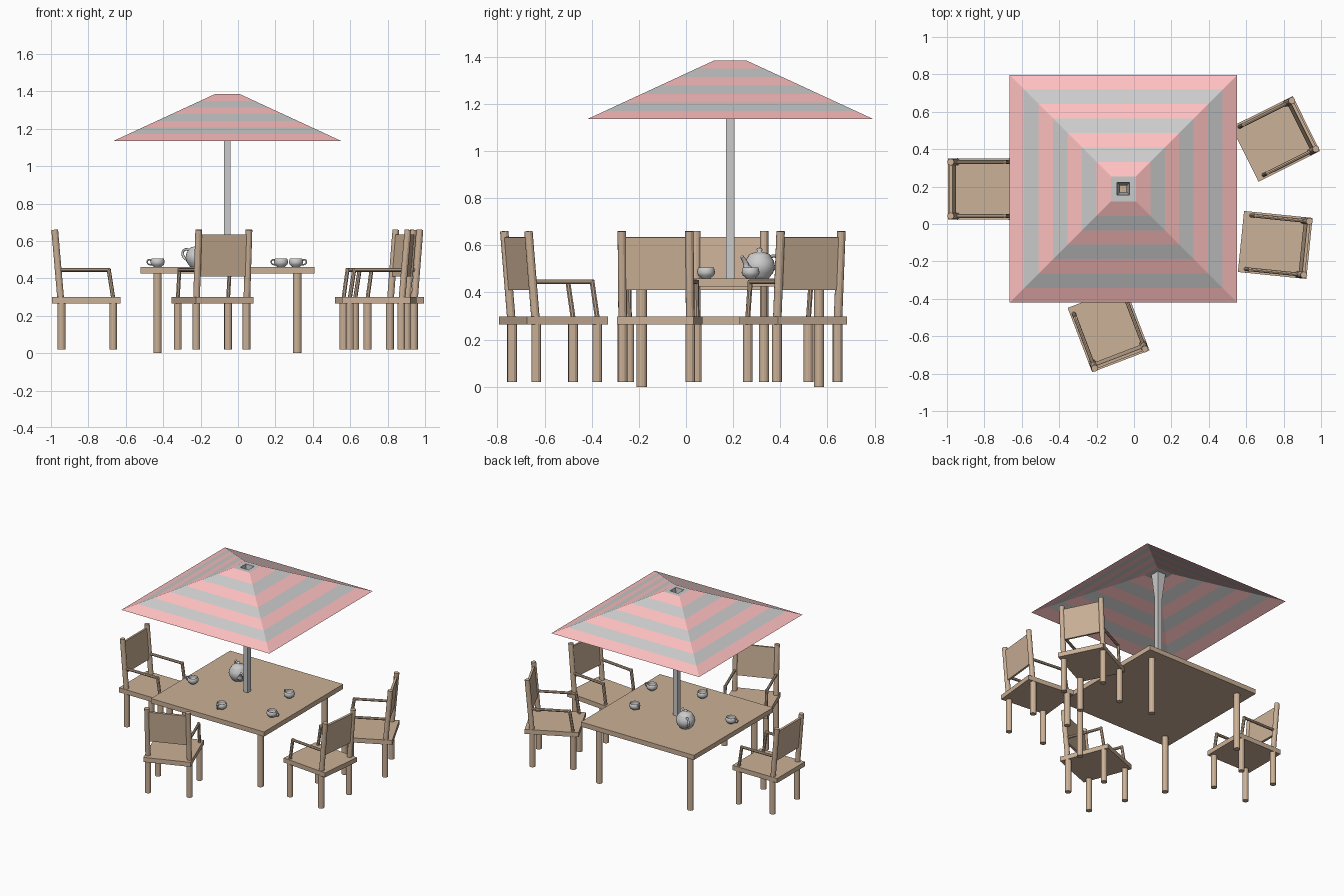
import bpy, bmesh
from math import radians, cos, sin, pi
from mathutils import Vector, Matrix

if "Cube" in bpy.data.objects:
    bpy.data.objects.remove(bpy.data.objects["Cube"])


def material(name, rgb):
    m = bpy.data.materials.new(name)
    m.diffuse_color = (*rgb, 1)
    m.use_nodes = True
    m.node_tree.nodes["Principled BSDF"].inputs["Base Color"].default_value = m.diffuse_color
    return m


WOOD = material("wood", (0.60, 0.44, 0.31))
RED = material("red_cloth", (1.0, 0.53, 0.53))
GREY = material("grey_cloth", (0.8, 0.8, 0.8))


def finish(name, bm, place=Matrix(), mats=(), smooth=False):
    me = bpy.data.meshes.new(name)
    bm.to_mesh(me)
    bm.free()
    for m in mats:
        me.materials.append(m)
    ob = bpy.data.objects.new(name, me)
    bpy.context.collection.objects.link(ob)
    ob.matrix_world = place
    if smooth:
        for p in me.polygons:
            p.use_smooth = True
    return ob


def box(name, size, centre, place=Matrix(), tilt=0.0):
    bm = bmesh.new()
    bmesh.ops.create_cube(bm, size=1, matrix=Matrix.Translation(centre)
                          @ Matrix.Rotation(tilt, 4, 'Y') @ Matrix.Diagonal((*size, 1)))
    return finish(name, bm, place, [WOOD])


def rod(name, a, b, r, place=Matrix(), sides=12):
    a, b = Vector(a), Vector(b)
    bm = bmesh.new()
    rot = (b - a).to_track_quat('Z', 'Y').to_matrix().to_4x4()
    bmesh.ops.create_cone(bm, cap_ends=True, segments=sides, radius1=r, radius2=r,
                          depth=(b - a).length,
                          matrix=Matrix.Translation((a + b) / 2) @ rot)
    return finish(name, bm, place, [WOOD])


def lathe(name, profile, place, steps=24):
    bm = bmesh.new()
    vs = [bm.verts.new((r, 0, z)) for r, z in profile]
    es = [bm.edges.new(p) for p in zip(vs, vs[1:])]
    bmesh.ops.spin(bm, geom=vs + es, cent=(0, 0, 0), axis=(0, 0, 1),
                   angle=2 * pi, steps=steps, use_duplicate=False)
    bmesh.ops.remove_doubles(bm, verts=bm.verts, dist=1e-5)
    bmesh.ops.recalc_face_normals(bm, faces=bm.faces)
    return finish(name, bm, place, smooth=True)


def tube(name, points, radii, place):
    cu = bpy.data.curves.new(name, 'CURVE')
    cu.dimensions = '3D'
    cu.bevel_depth = 1.0
    cu.bevel_resolution = 2
    cu.resolution_u = 5
    cu.use_fill_caps = True
    sp = cu.splines.new('NURBS')
    sp.points.add(len(points) - 1)
    sp.use_endpoint_u = True
    sp.order_u = 3
    for p, (x, z), r in zip(sp.points, points, radii):
        p.co = (x, 0, z, 1)
        p.radius = r
    ob = bpy.data.objects.new(name, cu)
    bpy.context.collection.objects.link(ob)
    ob.matrix_world = place
    return ob


def square_loft(name, rings, centre, mats=(), pick=None):
    """Open square shell through (half width, z) rings."""
    bm = bmesh.new()
    loops = [[bm.verts.new((sx * h, sy * h, z))
              for sx, sy in ((-1, -1), (1, -1), (1, 1), (-1, 1))] for h, z in rings]
    for i, (lo, hi) in enumerate(zip(loops, loops[1:])):
        for k in range(4):
            f = bm.faces.new((lo[k], lo[(k + 1) % 4], hi[(k + 1) % 4], hi[k]))
            if pick:
                f.material_index = pick(i)
    return finish(name, bm, Matrix.Translation(centre), mats)


def spot(x, y, z, deg):
    return Matrix.Translation((x, y, z)) @ Matrix.Rotation(radians(deg), 4, 'Z')


CX, CY = -0.057, 0.188

# Table
table = spot(CX, CY, 0, 0)
box("table_top", (0.93, 0.93, 0.035), (0, 0, 0.4425), table)
for sx in (-1, 1):
    for sy in (-1, 1):
        rod("table_leg", (sx * 0.374, sy * 0.376, 0), (sx * 0.374, sy * 0.376, 0.43), 0.022, table)

# Parasol: seven stripes, flat crown with a hole, flared hollow pole
N = 7
rings = [(0.608 + (0.067 - 0.608) * i / N, 1.135 + 0.25 * i / N) for i in range(N + 1)]
rings.append((0.034, 1.385))
square_loft("parasol_canopy", rings, (CX, CY, 0), [RED, GREY], lambda i: i % 2)
square_loft("parasol_pole", [(0.018, 0.455), (0.018, 1.20), (0.034, 1.385)], (CX, CY, 0))


# Chairs face local +x, origin at the seat centre
def chair(x, y, deg):
    p = spot(x, y, 0, deg)
    box("seat", (0.368, 0.328, 0.034), (0, 0, 0.282), p)
    for s in (-1, 1):
        w = s * 0.144
        rod("back_leg", (-0.133, w, 0.02), (-0.133, w, 0.27), 0.021, p)
        rod("front_leg", (0.144, w, 0.02), (0.144, w, 0.27), 0.021, p)
        rod("back_post", (-0.137, w, 0.29), (-0.169, w, 0.66), 0.018, p)
        rod("arm_rest", (-0.152, w, 0.445), (0.127, w, 0.445), 0.010, p, 8)
        rod("arm_support", (0.144, w, 0.29), (0.119, w, 0.452), 0.011, p, 8)
    box("back_panel", (0.016, 0.288, 0.225), (-0.157, 0, 0.5225), p, -0.086)


for c in ((-0.811, 0.187, 0), (-0.136, -0.562, 110.9),
          (0.755, -0.112, 174.2), (0.757, 0.455, 206.5)):
    chair(*c)

# Cups with handles
CUP = [(0, 0), (0.020, 0), (0.022, 0.004), (0.033, 0.012), (0.038, 0.024), (0.036, 0.036),
       (0.033, 0.045), (0.030, 0.045), (0.033, 0.034), (0.033, 0.022), (0.026, 0.012), (0, 0.008)]
for x, y, deg in ((-0.43, 0.085, 180), (-0.04, -0.135, 270), (0.23, 0.274, 160), (0.31, -0.043, 0)):
    p = spot(x, y, 0.46, deg)
    lathe("cup", CUP, p, 20)
    tube("cup_handle", [(0.033, 0.036), (0.050, 0.043), (0.058, 0.026), (0.046, 0.012), (0.031, 0.013)],
         [0.004] * 5, p)

# Teapot: body with lid and knob, spout, handle
pot = spot(-0.215, 0.312, 0.46, -45)
lathe("teapot_body", [(0, 0), (0.040, 0), (0.044, 0.006), (0.058, 0.024), (0.066, 0.050),
                      (0.061, 0.074), (0.048, 0.094), (0.046, 0.098), (0.038, 0.105),
                      (0.016, 0.111), (0.008, 0.114), (0.013, 0.121), (0.010, 0.128), (0, 0.130)], pot)
tube("teapot_spout", [(0.050, 0.036), (0.078, 0.038), (0.082, 0.066), (0.106, 0.092)],
     [0.020, 0.017, 0.010, 0.008], pot)
tube("teapot_handle", [(-0.050, 0.086), (-0.085, 0.100), (-0.118, 0.084), (-0.108, 0.046), (-0.058, 0.030)],
     [0.007] * 5, pot)
